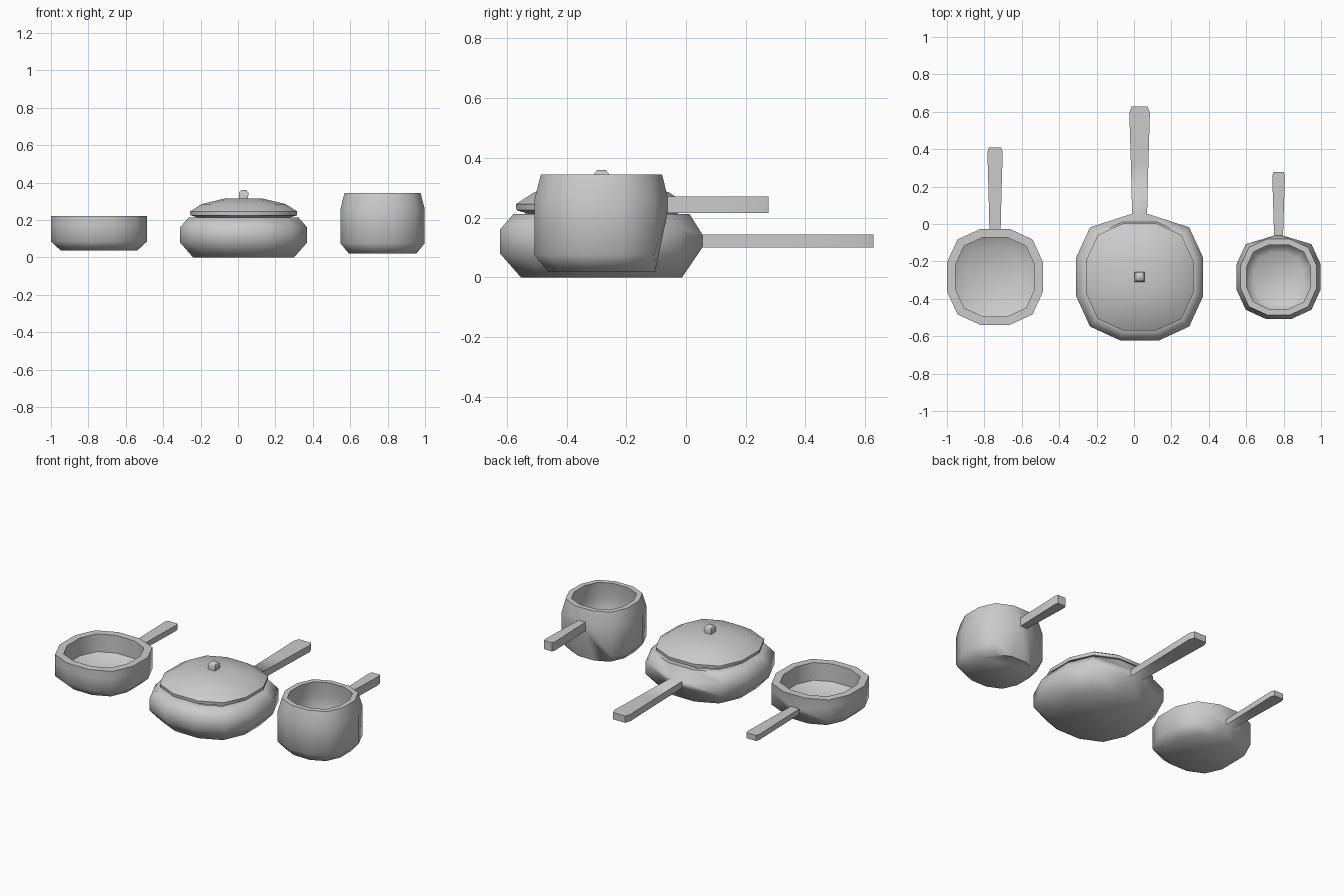
import bpy, bmesh, math

if "Cube" in bpy.data.objects:
    bpy.data.objects.remove(bpy.data.objects["Cube"])

# Twelve-sided rounded-square outline; points 0 and 1 are the middle of the back
QUARTER = [(0.3, 1), (0.78, 0.78), (1, 0.3)]
OUTLINE = [(-0.3, 1)] + QUARTER
OUTLINE += [(1, -0.3), (0.78, -0.78), (0.3, -1), (-0.3, -1), (-0.78, -0.78), (-1, -0.3), (-1, 0.3), (-0.78, 0.78)]
Y = -0.283


def finish(bm, name, angle):
    bmesh.ops.recalc_face_normals(bm, faces=bm.faces)
    mesh = bpy.data.meshes.new(name)
    bm.to_mesh(mesh)
    bm.free()
    ob = bpy.data.objects.new(name, mesh)
    bpy.context.collection.objects.link(ob)
    bpy.ops.object.select_all(action='DESELECT')
    ob.select_set(True)
    bpy.context.view_layer.objects.active = ob
    bpy.ops.object.shade_smooth_by_angle(angle=math.radians(angle))
    return ob


def shell(bm, cx, profile):
    """Stack outline rings along a (half width, height) profile and cap both ends."""
    rings = [[bm.verts.new((cx + x * r, Y + y * r, z)) for x, y in OUTLINE] for r, z in profile]
    n = len(OUTLINE)
    walls = [[bm.faces.new((a[i], a[(i + 1) % n], b[(i + 1) % n], b[i])) for i in range(n)]
             for a, b in zip(rings, rings[1:])]
    bm.faces.new(rings[0])
    bm.faces.new(rings[-1])
    return rings, walls


def pan(name, cx, profile, z_range, stations):
    """Pan body whose back wall panel is drawn out into the handle.
    stations: (y, half width) along the handle."""
    bm = bmesh.new()
    rings, walls = shell(bm, cx, profile)
    corners = [rings[1][0], rings[1][1], rings[2][1], rings[2][0]]
    bm.faces.remove(walls[1][0])

    def place(y, w):
        return [(cx + s * w, y, z) for s, z in
                ((-1, z_range[0]), (1, z_range[0]), (1, z_range[1]), (-1, z_range[1]))]

    for v, co in zip(corners, place(*stations[0])):
        v.co = co
    prev = corners
    for st in stations[1:]:
        cur = [bm.verts.new(co) for co in place(*st)]
        for i in range(4):
            j = (i + 1) % 4
            bm.faces.new((prev[i], prev[j], cur[j], cur[i]))
        prev = cur
    bm.faces.new(prev)
    finish(bm, name, 60)


# Wide covered pan in the middle
pan("frying_pan", 0.03,
    [(0.27, 0.0), (0.34, 0.08), (0.34, 0.16), (0.295, 0.212),
     (0.25, 0.205), (0.28, 0.15), (0.27, 0.08), (0.2, 0.04)],
    (0.10, 0.143), [(0.055, 0.04), (0.33, 0.047), (0.595, 0.055), (0.628, 0.043)])

# Shallow open pan on the left
pan("saute_pan", -0.743,
    [(0.205, 0.037), (0.257, 0.085), (0.257, 0.175), (0.257, 0.222),
     (0.212, 0.222), (0.212, 0.11), (0.15, 0.075)],
    (0.105, 0.14), [(-0.03, 0.03), (0.18, 0.035), (0.385, 0.041), (0.408, 0.033)])

# Tall open pan on the right
pan("saucepan", 0.773,
    [(0.18, 0.02), (0.225, 0.075), (0.225, 0.26), (0.203, 0.345),
     (0.172, 0.345), (0.185, 0.25), (0.18, 0.1), (0.13, 0.06)],
    (0.215, 0.27), [(-0.062, 0.024), (0.1, 0.029), (0.255, 0.034), (0.277, 0.028)])

# Domed lid
bm = bmesh.new()
shell(bm, 0.03, [(0.22, 0.205), (0.285, 0.225), (0.287, 0.245), (0.225, 0.285), (0.1, 0.315)])
finish(bm, "lid", 60)

# Lid knob
bm = bmesh.new()
levels = [(0.022, 0.30), (0.026, 0.345), (0.014, 0.36)]
prev = None
for r, z in levels:
    cur = [bm.verts.new((0.03 + sx * r, Y + sy * r, z)) for sx, sy in ((-1, -1), (1, -1), (1, 1), (-1, 1))]
    if prev is None:
        bm.faces.new(cur)
    else:
        for i in range(4):
            j = (i + 1) % 4
            bm.faces.new((prev[i], prev[j], cur[j], cur[i]))
    prev = cur
bm.faces.new(prev)
finish(bm, "lid_knob", 60)
